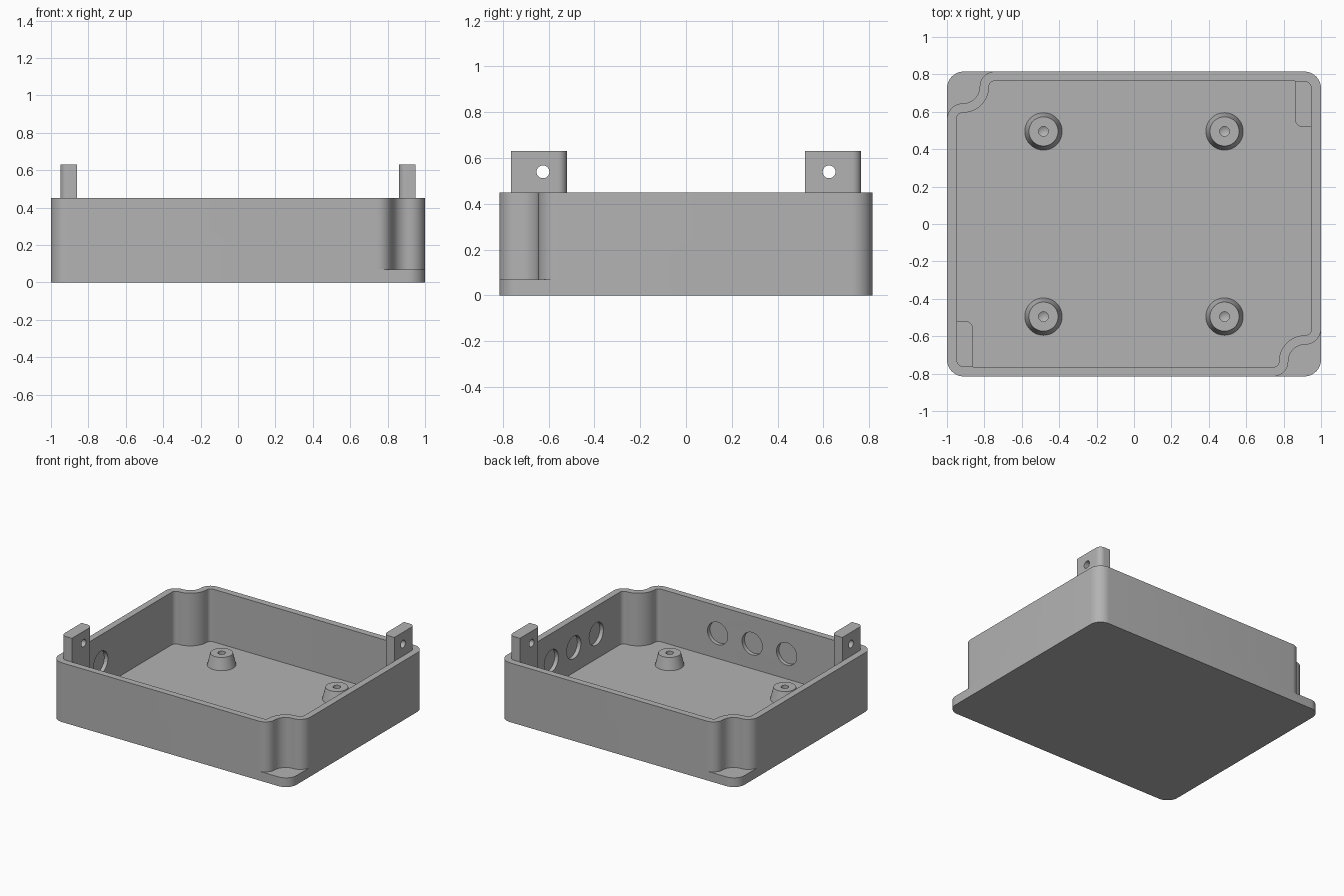
import bpy, bmesh
from math import cos, sin, radians
from mathutils import Matrix, Vector

if "Cube" in bpy.data.objects:
    bpy.data.objects.remove(bpy.data.objects["Cube"], do_unlink=True)

HX, HY, TOP = 1.0, 0.815, 0.45      # half sizes and rim height
WALL, FLOOR, LEDGE = 0.05, 0.05, 0.07

grey = bpy.data.materials.new("plain_grey")
grey.use_nodes = True
grey.diffuse_color = (0.45, 0.45, 0.45, 1)
grey.node_tree.nodes["Principled BSDF"].inputs["Base Color"].default_value = grey.diffuse_color


def arc(cx, cy, r, a0, a1, n=10):
    angles = [radians(a0 + (a1 - a0) * i / n) for i in range(n + 1)]
    return [(cx + r * cos(a), cy + r * sin(a)) for a in angles]


def turned(points):
    return [(-x, -y) for x, y in points]


def finish(bm, name):
    bmesh.ops.recalc_face_normals(bm, faces=bm.faces)
    mesh = bpy.data.meshes.new(name)
    bm.to_mesh(mesh)
    bm.free()
    obj = bpy.data.objects.new(name, mesh)
    bpy.context.collection.objects.link(obj)
    mesh.materials.append(grey)
    return obj


def prism(name, points, z0, z1):
    bm = bmesh.new()
    face = bm.faces.new([bm.verts.new((x, y, z0)) for x, y in points])
    new = bmesh.ops.extrude_face_region(bm, geom=[face])["geom"]
    bmesh.ops.translate(bm, vec=(0, 0, z1 - z0),
                        verts=[v for v in new if isinstance(v, bmesh.types.BMVert)])
    return finish(bm, name)


def cylinder(name, centre, axis, r, length):
    bm = bmesh.new()
    rot = Vector(axis).to_track_quat("Z", "Y").to_matrix().to_4x4()
    bmesh.ops.create_cone(bm, cap_ends=True, segments=40, radius1=r, radius2=r,
                          depth=length, matrix=Matrix.Translation(centre) @ rot)
    return finish(bm, name)


def cut(obj, cutter):
    cutter.hide_render = True
    mod = obj.modifiers.new("cut", "BOOLEAN")
    mod.operation, mod.solver, mod.object = "DIFFERENCE", "EXACT", cutter
    bpy.context.view_layer.objects.active = obj
    bpy.ops.object.modifier_apply(modifier=mod.name)
    bpy.data.objects.remove(cutter, do_unlink=True)


def smooth(obj):
    bpy.ops.object.select_all(action="DESELECT")
    obj.select_set(True)
    bpy.context.view_layer.objects.active = obj
    bpy.ops.object.shade_smooth_by_angle(angle=radians(30))


def notch(t):
    """S-shaped corner relief at +x -y, set in by t from the outer wall."""
    return (arc(0.745, -0.735, 0.08 - t, -90, 0)
            + arc(0.915, -0.735, 0.09 + t, 180, 90, 14)[1:]
            + arc(0.915, -0.56, 0.085 - t, -90, 0)[1:])


# Tray: rounded block, hollowed out, with two relieved corners above a ledge
r = 0.09
quarter = arc(HX - r, -HY + r, r, -90, 0) + arc(HX - r, HY - r, r, 0, 90)
tray = prism("tray", quarter + turned(quarter), 0, TOP)
ri = r - WALL
inner = notch(WALL) + arc(HX - r, HY - r, ri, 0, 90)
cut(tray, prism("cavity", inner + turned(inner), FLOOR, TOP + 0.1))
relief = notch(0) + [(1.1, -0.56), (1.1, -0.95), (0.745, -0.95)]
for points in (relief, turned(relief)):
    cut(tray, prism("relief", points, LEDGE, TOP + 0.1))

# Blind round knockouts on the inside of the walls
DEEP, KNOCK_R, KNOCK_Z = 0.03, 0.085, 0.24
ix, iy = HX - WALL, HY - WALL
knockouts = [((ix, y), (1, 0, 0)) for y in (0.26, -0.01, -0.28)]
knockouts += [((x, -iy), (0, 1, 0)) for x in (0.27, -0.02, -0.31)]
knockouts += [((-ix, -0.29), (1, 0, 0))]
for (x, y), axis in knockouts:
    cut(tray, cylinder("knockout", (x, y, KNOCK_Z), axis, KNOCK_R, 2 * DEEP))
smooth(tray)

# Upright lugs with cross holes in the two plain corners
lug = (arc(0.90, 0.56, 0.04, 180, 270, 8) + [(ix, 0.52)]
       + arc(HX - r, HY - r, ri, 0, 90, 8) + [(0.86, iy)])
for name, points, s in (("back_left_lug", lug, 1), ("front_right_lug", turned(lug), -1)):
    obj = prism(name, points, FLOOR, 0.63)
    cut(obj, cylinder("lug_hole", (s * 0.9, s * 0.625, 0.54), (1, 0, 0), 0.028, 0.3))
    smooth(obj)

# Tapered standoffs with drilled pilot holes, spun from one profile
PROFILE = [(0.1, FLOOR), (0.078, 0.14), (0.026, 0.14), (0.026, 0.08), (0, 0.065)]
for side, x in (("left", 0.484), ("right", -0.484)):
    for end, y in (("front", -0.495), ("back", 0.495)):
        bm = bmesh.new()
        verts = [bm.verts.new((px, 0, pz)) for px, pz in PROFILE]
        edges = [bm.edges.new(pair) for pair in zip(verts, verts[1:])]
        bmesh.ops.spin(bm, geom=verts + edges, cent=(0, 0, 0), axis=(0, 0, 1),
                       angle=radians(360), steps=40)
        bmesh.ops.remove_doubles(bm, verts=bm.verts, dist=0.0005)
        bmesh.ops.translate(bm, verts=bm.verts, vec=(x, y, 0))
        # Open bottom sits on the floor; orient faces from the outer slope
        obj = finish(bm, f"{end}_{side}_standoff")
        top = max(obj.data.polygons, key=lambda p: p.center.z)
        if top.normal.z < 0:
            obj.data.flip_normals()
        smooth(obj)
